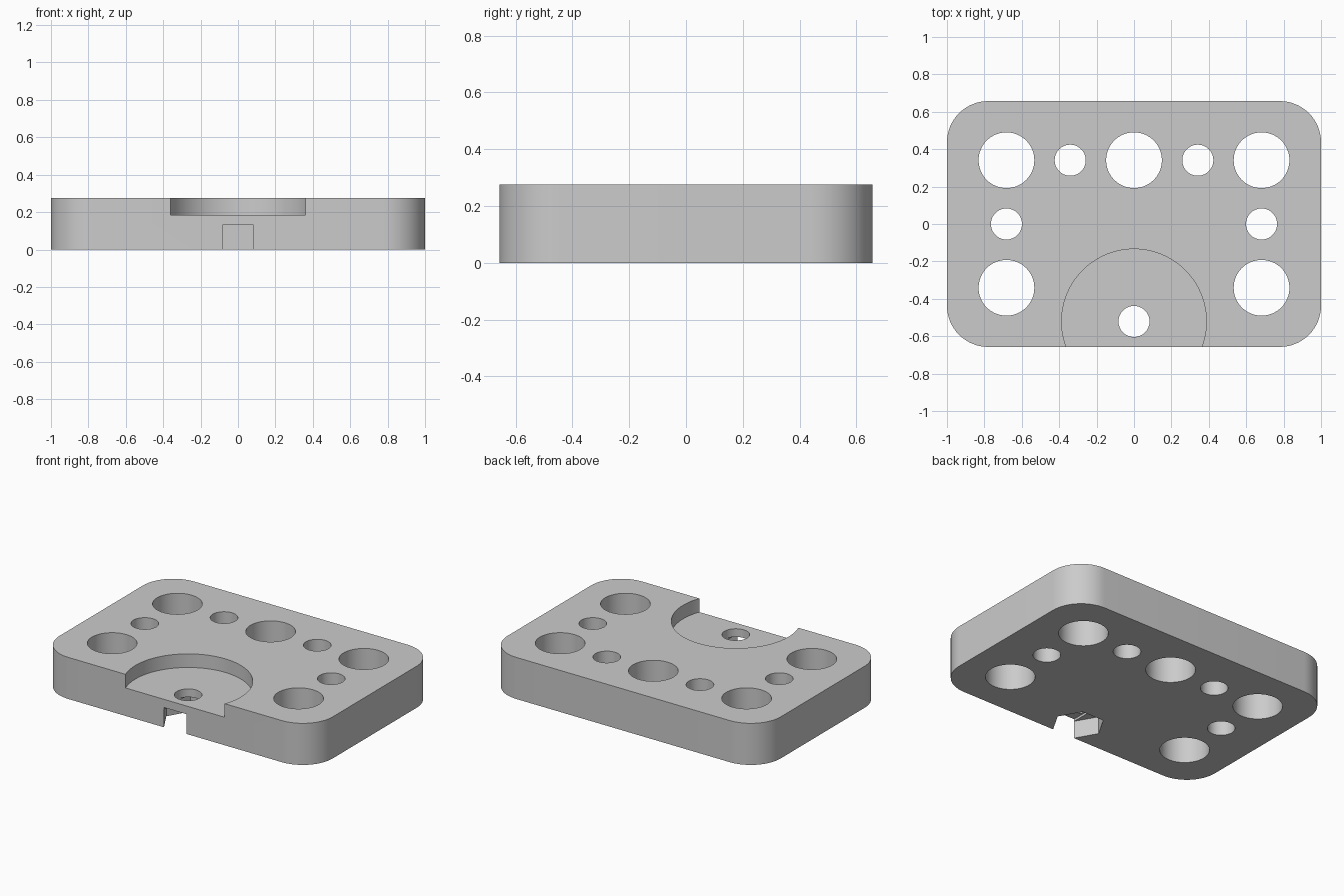
import bpy
import bmesh
import math

old = bpy.data.objects.get("Cube")
if old:
    bpy.data.objects.remove(old, do_unlink=True)

WIDTH, DEPTH, HEIGHT = 2.0, 1.314, 0.275
CORNER = 0.22
PITCH = 0.341
BIG, SMALL = 0.149, 0.083
NUT_Y = -0.521

grey = bpy.data.materials.new("plain grey")
grey.use_nodes = True
colour = (0.6, 0.6, 0.6, 1)
grey.diffuse_color = colour
grey.node_tree.nodes["Principled BSDF"].inputs["Base Color"].default_value = colour


def prism(name, outline, low, high):
    """Extrude a closed outline between two heights."""
    bm = bmesh.new()
    base = bm.faces.new([bm.verts.new((x, y, low)) for x, y in outline])
    top = bmesh.ops.extrude_face_region(bm, geom=[base])["geom"]
    moved = [v for v in top if isinstance(v, bmesh.types.BMVert)]
    bmesh.ops.translate(bm, verts=moved, vec=(0, 0, high - low))
    bmesh.ops.recalc_face_normals(bm, faces=bm.faces)
    mesh = bpy.data.meshes.new(name)
    bm.to_mesh(mesh)
    bm.free()
    mesh.materials.append(grey)
    obj = bpy.data.objects.new(name, mesh)
    bpy.context.collection.objects.link(obj)
    return obj


def circle(x, y, radius, sides=64):
    turn = math.tau / sides
    return [(x + radius * math.cos(i * turn), y + radius * math.sin(i * turn))
            for i in range(sides)]


def rounded_rectangle(width, depth, radius, steps=16):
    points = []
    corners = [(1, 1), (-1, 1), (-1, -1), (1, -1)]
    for quarter, (sx, sy) in enumerate(corners):
        cx, cy = sx * (width / 2 - radius), sy * (depth / 2 - radius)
        for i in range(steps + 1):
            a = (quarter + i / steps) * math.pi / 2
            points.append((cx + radius * math.cos(a), cy + radius * math.sin(a)))
    return points


def cut(outline, low, high):
    """Subtract a prism from the plate and discard the cutter."""
    cutter = prism("cutter", outline, low, high)
    cutter.hide_render = True
    mod = plate.modifiers.new("cut", "BOOLEAN")
    mod.operation = "DIFFERENCE"
    mod.solver = "EXACT"
    mod.object = cutter
    bpy.context.view_layer.objects.active = plate
    bpy.ops.object.modifier_apply(modifier=mod.name)
    bpy.data.objects.remove(cutter, do_unlink=True)


# Rounded base plate
plate = prism("mounting_plate", rounded_rectangle(WIDTH, DEPTH, CORNER), 0, HEIGHT)

# Through holes on a regular pitch
for column, row, radius in [(0, 1, BIG), (2, 1, BIG), (2, -1, BIG),
                            (1, 1, SMALL), (2, 0, SMALL)]:
    for side in ((1, -1) if column else (1,)):
        cut(circle(side * column * PITCH, row * PITCH, radius), -0.1, HEIGHT + 0.1)

# Round recess open at the front edge
cut(circle(0, NUT_Y, 0.387, 96), 0.185, HEIGHT + 0.1)

# Hexagonal nut pocket that breaks through the front face
cut(circle(0, NUT_Y, 0.16, 6), -0.1, 0.116)

# Shallow bridging step above the nut pocket
half, back = 0.082, NUT_Y + 0.1385
cut([(-half, -0.7), (half, -0.7), (half, back), (-half, back)], 0.1, 0.131)

# Bolt hole between recess and pocket
cut(circle(0, NUT_Y, SMALL), 0.05, HEIGHT + 0.1)

# Smooth round walls, crisp rims
bpy.ops.object.select_all(action="DESELECT")
plate.select_set(True)
bpy.context.view_layer.objects.active = plate
bpy.ops.object.shade_smooth_by_angle(angle=math.radians(30))
